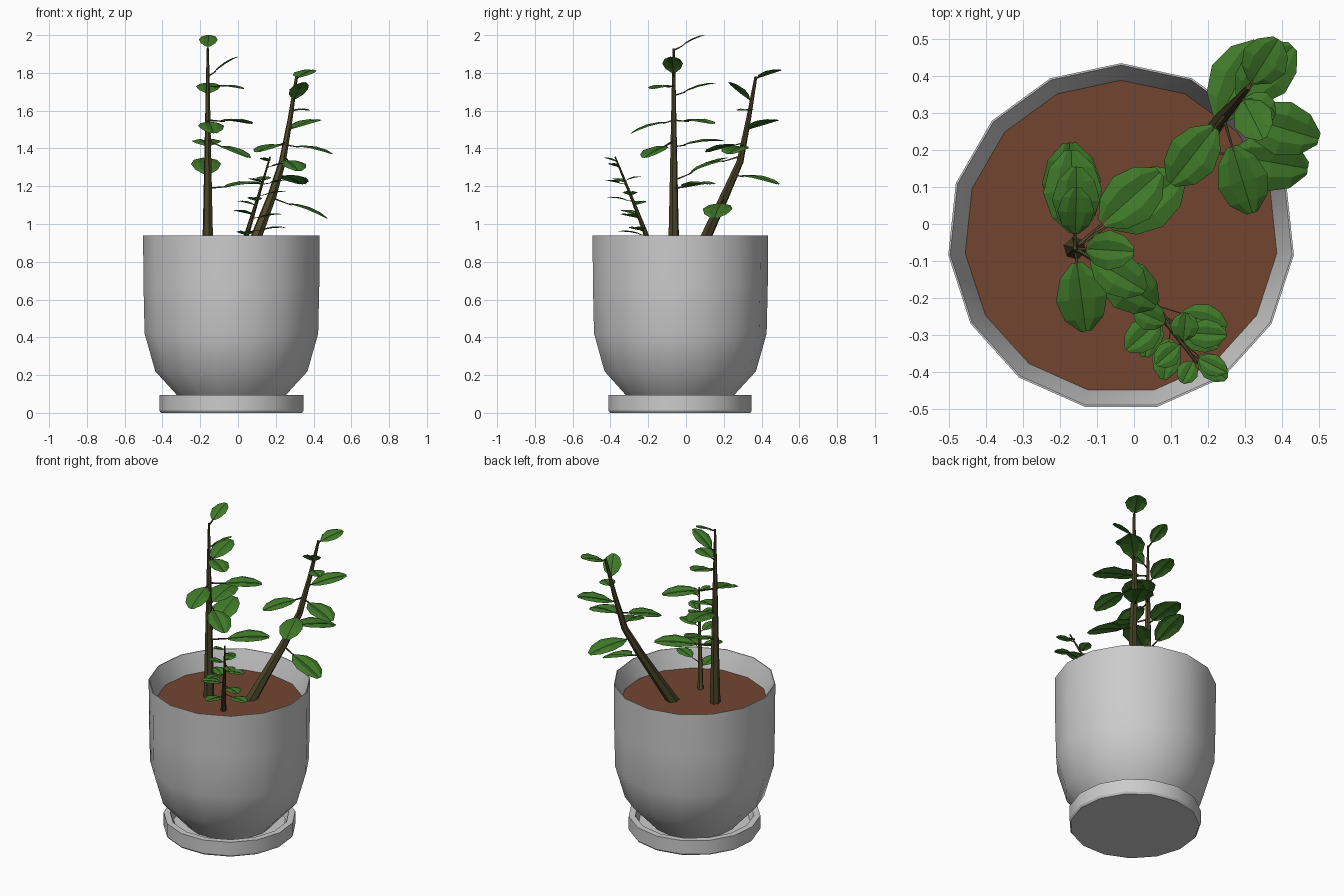
import bpy, bmesh, math
from mathutils import Vector

if "Cube" in bpy.data.objects:
    bpy.data.objects.remove(bpy.data.objects["Cube"])

CX = CY = -0.035   # pot axis


def material(name, rgb):
    m = bpy.data.materials.new(name)
    m.diffuse_color = (*rgb, 1)
    m.use_nodes = True
    m.node_tree.nodes["Principled BSDF"].inputs["Base Color"].default_value = m.diffuse_color
    return m


GREEN = material("leaf_green", (0.05, 0.19, 0.022))
BARK = material("stem_brown", (0.07, 0.06, 0.022))
EARTH = material("soil_brown", (0.17, 0.06, 0.03))


def finish(bm, name, mat=None, smooth=None, fix_normals=True):
    if fix_normals:
        bmesh.ops.recalc_face_normals(bm, faces=bm.faces)
    me = bpy.data.meshes.new(name)
    bm.to_mesh(me)
    bm.free()
    ob = bpy.data.objects.new(name, me)
    bpy.context.collection.objects.link(ob)
    if mat:
        me.materials.append(mat)
    if smooth:
        bpy.ops.object.select_all(action='DESELECT')
        ob.select_set(True)
        bpy.context.view_layer.objects.active = ob
        bpy.ops.object.shade_smooth_by_angle(angle=math.radians(smooth))
    return ob


def bridge(bm, a, b):
    n = len(a)
    for i in range(n):
        bm.faces.new((a[i], a[(i + 1) % n], b[(i + 1) % n], b[i]))


def lathe(name, profile, sides=15, mat=None, smooth=45):
    """Revolve (radius, z) points about the pot axis, capping both ends."""
    bm = bmesh.new()
    rings = []
    for r, z in profile:
        angles = [math.pi / 2 + math.tau * i / sides for i in range(sides)]
        rings.append([bm.verts.new((CX + r * math.cos(a), CY + r * math.sin(a), z))
                      for a in angles])
    for a, b in zip(rings, rings[1:]):
        bridge(bm, a, b)
    bm.faces.new(rings[0])
    bm.faces.new(rings[-1])
    return finish(bm, name, mat, smooth)


def add_tube(bm, points, radii, sides=6):
    """Tapered tube along a path."""
    pts = [Vector(p) for p in points]
    rings = []
    for i, p in enumerate(pts):
        d = (pts[min(i + 1, len(pts) - 1)] - pts[max(i - 1, 0)]).normalized()
        u = d.orthogonal().normalized() if i == 0 else (u - d * u.dot(d)).normalized()
        v = d.cross(u)
        rings.append([bm.verts.new(p + radii[i] * (u * math.cos(math.tau * k / sides)
                                                   + v * math.sin(math.tau * k / sides)))
                      for k in range(sides)])
    for a, b in zip(rings, rings[1:]):
        bridge(bm, a, b)
    bm.faces.new(rings[0])
    bm.faces.new(rings[-1])


def add_blade(bm, base, tip, width):
    """Ribbed oval leaf blade, gently arched between base and tip."""
    d = tip - base
    side = d.cross(Vector((0, 0, 1))).normalized()
    up = side.cross(d).normalized()
    rows = []
    for t, w in ((0, 0.2), (0.2, 0.74), (0.5, 1), (0.8, 0.76), (1, 0.22)):
        arch = 0.22 * d.length * t * (1 - t)
        row = []
        for s, rib in ((-1, 0.0), (-0.5, 0.06), (0, -0.02), (0.5, 0.06), (1, 0.0)):
            row.append(bm.verts.new(base + d * t + side * (s * w * width / 2)
                                    + up * (arch + rib * width * w)))
        rows.append(row)
    for a, b in zip(rows, rows[1:]):
        for i in range(4):
            bm.faces.new((a[i], a[i + 1], b[i + 1], b[i]))


def on_path(path, z):
    """Point on a stem path at height z."""
    for a, b in zip(path, path[1:]):
        if z <= b[2]:
            break
    return Vector(a).lerp(Vector(b), min(1, max(0, (z - a[2]) / (b[2] - a[2]))))


def plant(name, path, r0, r1, leaves, twig):
    stem, foliage = bmesh.new(), bmesh.new()
    n = len(path) - 1
    add_tube(stem, path, [r0 + (r1 - r0) * i / n for i in range(n + 1)])
    for z0, x, y, z, w in leaves:
        base, tip = on_path(path, z0), Vector((x, y, z))
        reach = (tip - base).length
        # petiole takes up whatever the blade length does not cover
        t = max(0.12, 1 - 1.4 * w / reach)
        joint = base.lerp(tip, t)
        add_tube(stem, [base, base.lerp(joint, 0.6), joint.lerp(tip, 0.1)],
                 [twig, twig * 0.8, twig * 0.5], 4)
        add_blade(foliage, joint, tip, w)
    finish(stem, name + "_stem", BARK, 40)
    bmesh.ops.recalc_face_normals(foliage, faces=foliage.faces)
    foliage.normal_update()
    finish(foliage, name + "_leaves", GREEN, None, False)


# Saucer, pot and soil
lathe("saucer", [(0.375, 0), (0.383, 0.012), (0.383, 0.095), (0.345, 0.095), (0.325, 0.05)], smooth=30)
lathe("pot", [(0.25, 0.05), (0.295, 0.10), (0.405, 0.22), (0.462, 0.42),
              (0.468, 0.68), (0.47, 0.94), (0.465, 0.94), (0.422, 0.82), (0.415, 0.79)])
lathe("soil", [(0.415, 0.80), (0.425, 0.825)], mat=EARTH, smooth=20)

# Tall upright plant: leaves are (stem height, tip x, tip y, tip z, width)
tall = [(-0.16, -0.065, 0.80), (-0.16, -0.065, 1.05), (-0.16, -0.065, 1.35),
        (-0.16, -0.065, 1.65), (-0.16, -0.065, 1.93)]
tall_leaves = [
    (1.92, -0.155, 0.10, 2.00, 0.10), (1.78, 0.00, -0.075, 1.885, 0.11),
    (1.68, -0.155, 0.155, 1.745, 0.13), (1.73, 0.03, -0.18, 1.715, 0.12),
    (1.55, -0.13, -0.29, 1.48, 0.14), (1.55, 0.07, 0.14, 1.53, 0.15),
    (1.41, -0.17, 0.20, 1.44, 0.16), (1.23, -0.175, 0.22, 1.35, 0.16),
    (1.44, 0.06, -0.22, 1.35, 0.14), (1.19, 0.13, 0.13, 1.21, 0.17)]
plant("tall_plant", tall, 0.032, 0.006, tall_leaves, 0.006)

# Leaning plant
lean = [(0.05, 0.04, 0.80), (0.10, 0.11, 0.94), (0.18, 0.206, 1.15), (0.235, 0.286, 1.33),
        (0.275, 0.33, 1.55), (0.31, 0.37, 1.78)]
lean_leaves = [
    (1.77, 0.39, 0.50, 1.815, 0.13), (1.65, 0.35, 0.23, 1.75, 0.11),
    (1.60, 0.38, 0.29, 1.60, 0.10), (1.50, 0.43, 0.48, 1.55, 0.15),
    (1.42, 0.50, 0.23, 1.37, 0.15), (1.43, 0.10, 0.11, 1.38, 0.14),
    (1.26, 0.34, 0.49, 1.21, 0.17), (1.14, 0.47, 0.15, 1.03, 0.16),
    (1.36, 0.32, 0.03, 1.28, 0.14)]
plant("leaning_plant", lean, 0.036, 0.008, lean_leaves, 0.006)

# Small plant: leaves are (tip x, tip y, tip z, width), rising slightly
small = [(0.01, -0.16, 0.80), (0.045, -0.21, 0.94), (0.10, -0.28, 1.12), (0.17, -0.375, 1.355)]
small_leaves = [
    (-0.02, -0.34, 1.07, 0.09), (0.03, -0.36, 0.96, 0.09), (0.25, -0.28, 0.98, 0.09),
    (0.23, -0.33, 1.05, 0.09), (0.08, -0.42, 1.14, 0.08), (0.25, -0.30, 1.17, 0.08),
    (0.00, -0.23, 1.12, 0.08), (0.25, -0.42, 1.23, 0.07), (0.06, -0.38, 1.24, 0.07),
    (0.14, -0.24, 1.25, 0.08), (0.25, -0.40, 1.32, 0.06), (0.13, -0.43, 1.35, 0.06)]
plant("small_plant", small, 0.018, 0.004,
      [(z - 0.02, x, y, z, w) for x, y, z, w in small_leaves], 0.003)
